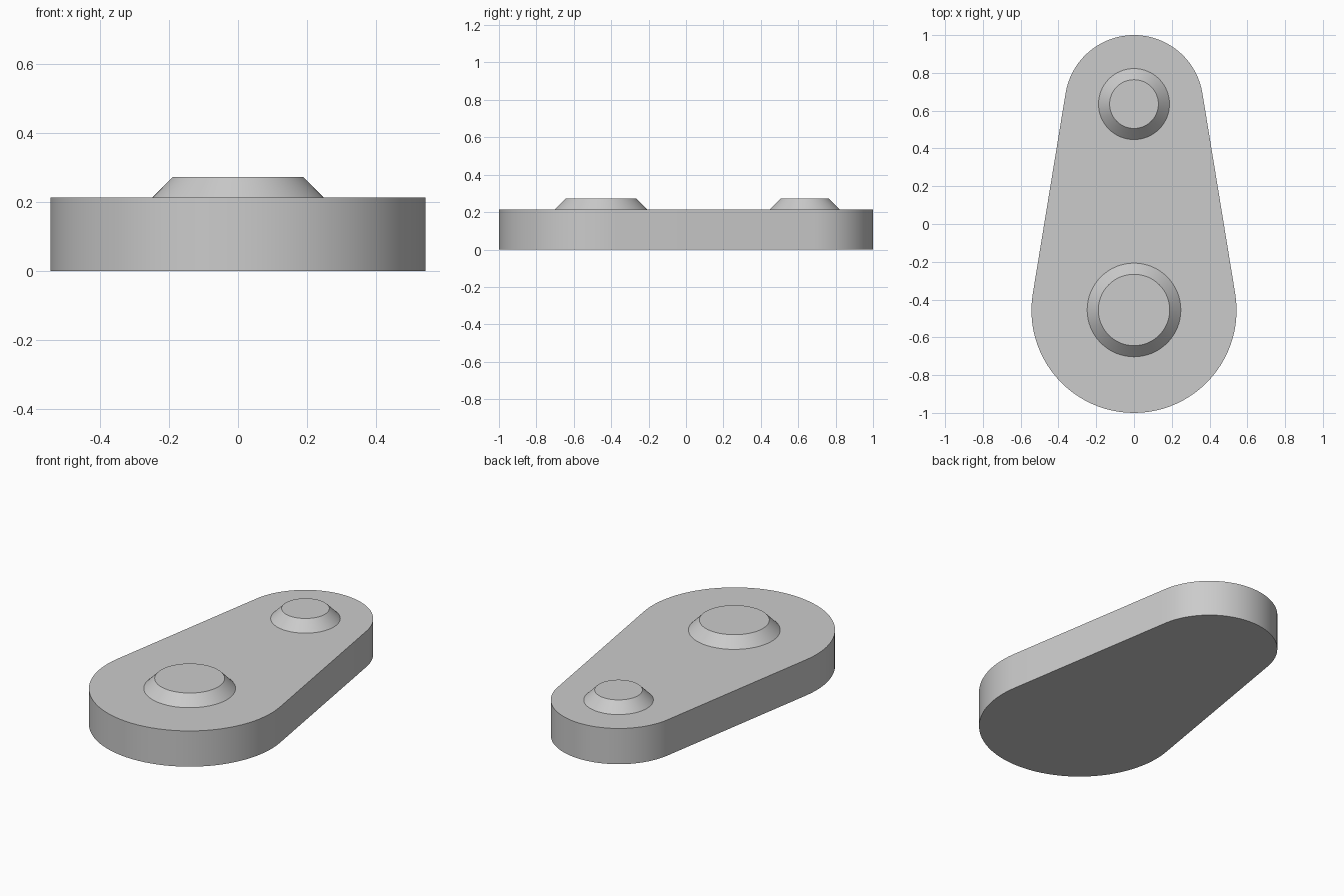
import bpy, bmesh, math

if "Cube" in bpy.data.objects:
    bpy.data.objects.remove(bpy.data.objects["Cube"])

grey = bpy.data.materials.new("plain grey")
grey.diffuse_color = (0.6, 0.6, 0.6, 1)
grey.use_nodes = True
grey.node_tree.nodes["Principled BSDF"].inputs["Base Color"].default_value = grey.diffuse_color

PLATE_TOP, BOSS_TOP = 0.213, 0.273
BIG_Y, BIG_R = -0.457, 0.543
SMALL_Y, SMALL_R = 0.633, 0.367


def finish(name, bm):
    bmesh.ops.recalc_face_normals(bm, faces=bm.faces)
    mesh = bpy.data.meshes.new(name)
    bm.to_mesh(mesh)
    bm.free()
    mesh.materials.append(grey)
    ob = bpy.data.objects.new(name, mesh)
    bpy.context.collection.objects.link(ob)
    bpy.ops.object.select_all(action='DESELECT')
    ob.select_set(True)
    bpy.context.view_layer.objects.active = ob
    bpy.ops.object.shade_smooth_by_angle(angle=math.radians(30))


def arc(cy, r, a0, a1, n=48):
    angles = [a0 + (a1 - a0) * i / n for i in range(n + 1)]
    return [(r * math.cos(a), cy + r * math.sin(a), 0) for a in angles]


# Plate: two round ends joined by tangent sides
tilt = math.asin((BIG_R - SMALL_R) / (SMALL_Y - BIG_Y))
outline = arc(SMALL_Y, SMALL_R, tilt, math.pi - tilt)
outline += arc(BIG_Y, BIG_R, math.pi - tilt, 2 * math.pi + tilt)
bm = bmesh.new()
base = bm.faces.new([bm.verts.new(p) for p in outline])
top = bmesh.ops.extrude_face_region(bm, geom=[base], use_keep_orig=True)
bmesh.ops.translate(bm, vec=(0, 0, PLATE_TOP),
                    verts=[v for v in top["geom"] if isinstance(v, bmesh.types.BMVert)])
finish("link_plate", bm)


# Bosses: tapered discs standing on the plate
def boss(name, y, r_low, r_high):
    bm = bmesh.new()
    bmesh.ops.create_cone(bm, cap_ends=True, segments=64, radius1=r_low,
                          radius2=r_high, depth=BOSS_TOP - PLATE_TOP)
    bmesh.ops.translate(bm, verts=bm.verts, vec=(0, y, (BOSS_TOP + PLATE_TOP) / 2))
    finish(name, bm)


boss("large_boss", -0.455, 0.248, 0.189)
boss("small_boss", 0.635, 0.188, 0.129)
